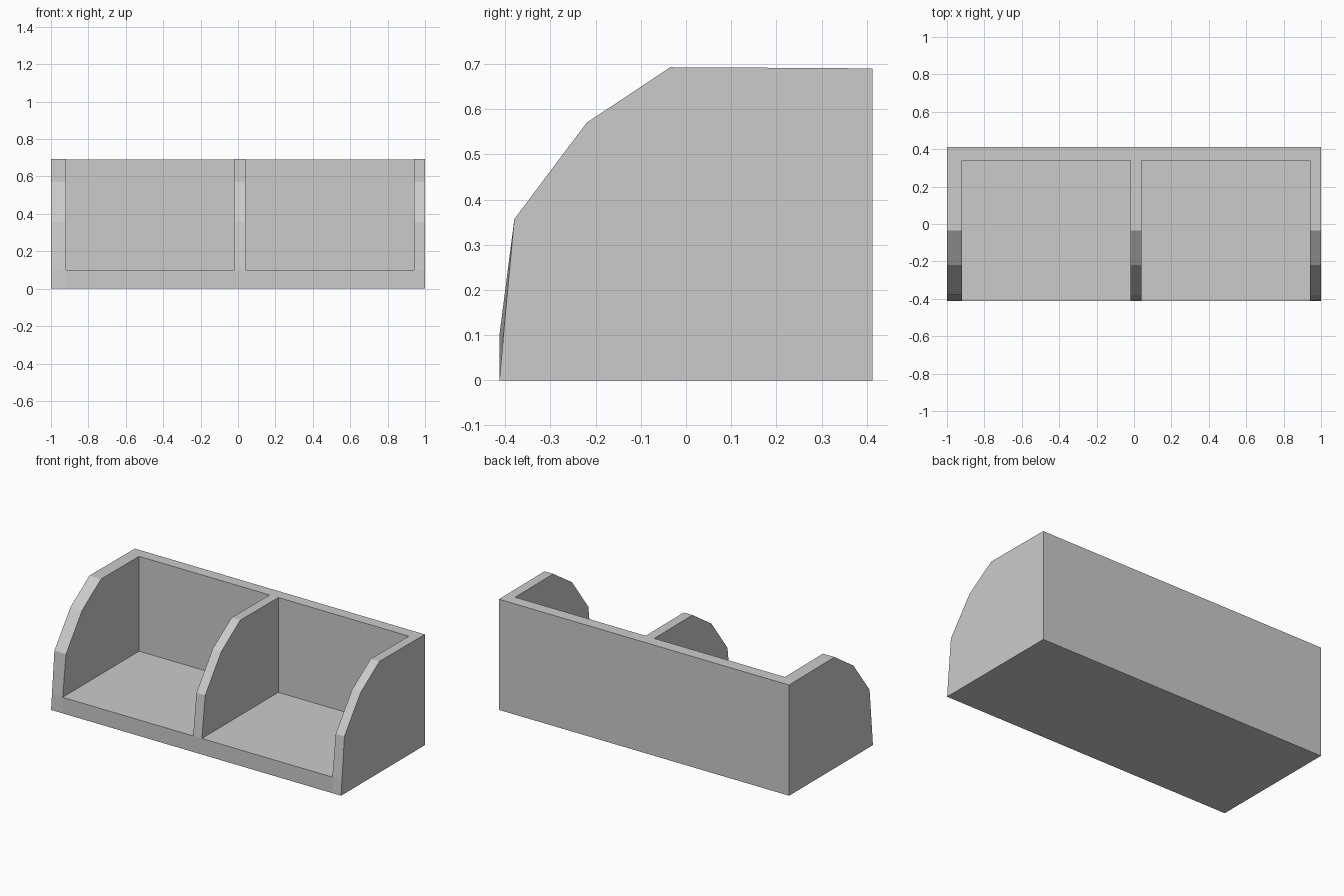
import bpy
import bmesh

if "Cube" in bpy.data.objects:
    bpy.data.objects.remove(bpy.data.objects["Cube"])

# Side section points (y, z)
SECTION = {
    "A": (-0.413, 0.0), "B": (-0.413, 0.10),      # front lip
    "C": (-0.38, 0.357), "D": (-0.22, 0.57),      # faceted divider front
    "E": (-0.035, 0.693), "F": (0.34, 0.691),     # divider top, back wall inner top
    "G": (0.413, 0.69), "H": (0.413, 0.0),        # back wall outside
    "I": (0.34, 0.10),                            # inner floor corner
}
STATIONS = [-1.0, -0.92, -0.02, 0.04, 0.94, 1.0]
PANEL, BAY = "ABCDEFGH", "ABIFGH"

bm = bmesh.new()
rings = [{k: bm.verts.new((x, y, z)) for k, (y, z) in SECTION.items()
          if not (k == "I" and abs(x) == 1.0)} for x in STATIONS]

# Outer ends have a straight lower front edge
for ring in (rings[0], rings[-1]):
    ring["B"].co.y = -0.404

# Alternate solid panels and open bays along the length
for i in range(len(rings) - 1):
    a, b = rings[i], rings[i + 1]
    loop = PANEL if i % 2 == 0 else BAY
    for p, q in zip(loop, loop[1:] + loop[0]):
        bm.faces.new((a[p], a[q], b[q], b[p]))

# Divider sides inside the bays, then the outer ends
for ring in rings[1:-1]:
    bm.faces.new([ring[k] for k in "BCDEFI"])
for ring in (rings[0], rings[-1]):
    bm.faces.new([ring[k] for k in PANEL])

bmesh.ops.recalc_face_normals(bm, faces=bm.faces)
mesh = bpy.data.meshes.new("divided_tray")
bm.to_mesh(mesh)
bm.free()
tray = bpy.data.objects.new("divided_tray", mesh)
bpy.context.collection.objects.link(tray)
